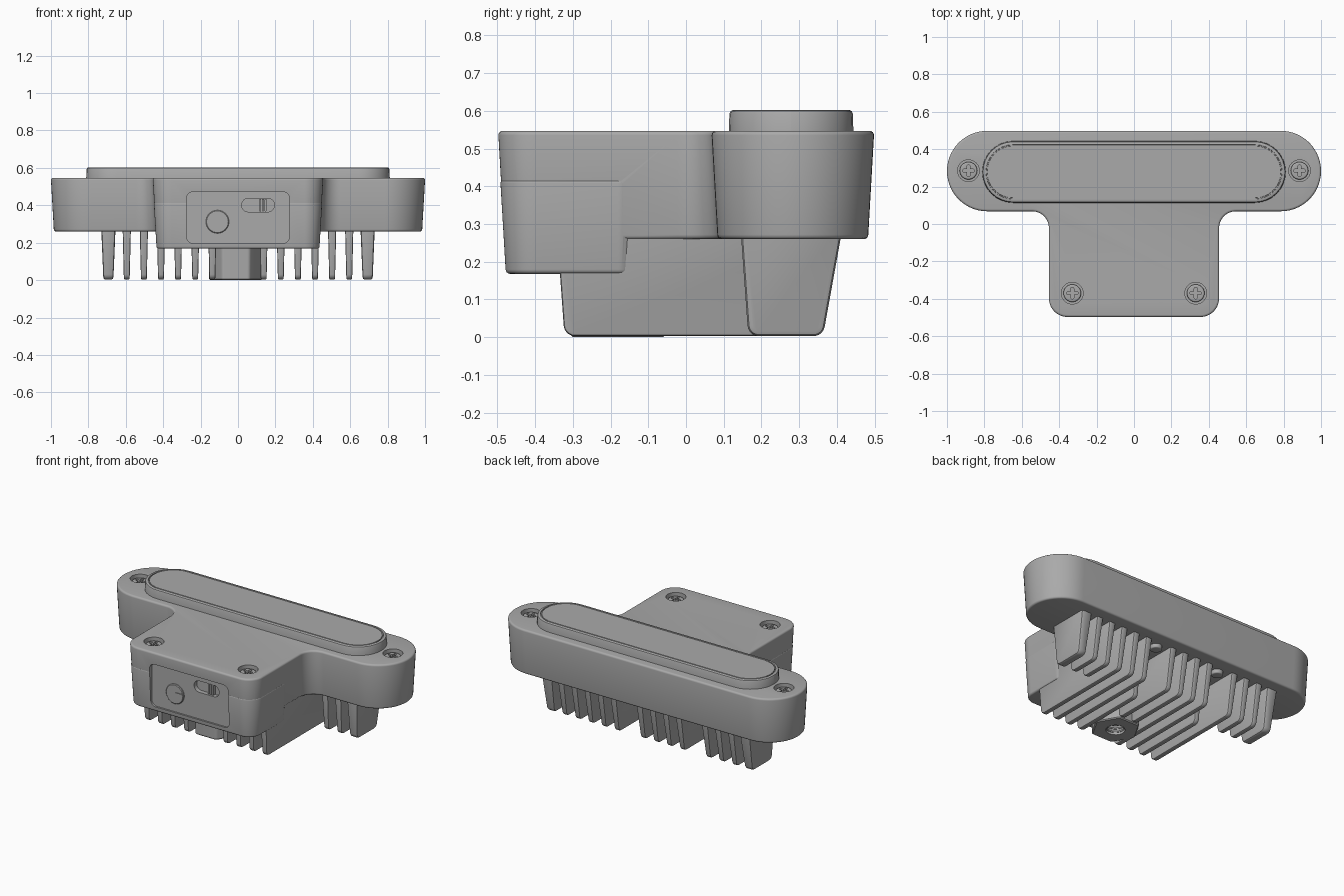
import bpy, bmesh, math
from mathutils import Vector

cube = bpy.data.objects.get("Cube")
if cube:
    bpy.data.objects.remove(cube)

grey = bpy.data.materials.new("satin_grey")
grey.use_nodes = True
COLOR = (0.4, 0.4, 0.4, 1)
grey.diffuse_color = COLOR
grey.node_tree.nodes["Principled BSDF"].inputs["Base Color"].default_value = COLOR


def rounded(corners, seg=8):
    """Counter-clockwise corners (u, v, radius) -> list of (point, outward normal)."""
    out = []
    for i, (u, v, r) in enumerate(corners):
        p = Vector((u, v))
        a = (Vector(corners[i - 1][:2]) - p).normalized()
        b = (Vector(corners[(i + 1) % len(corners)][:2]) - p).normalized()
        half = a.angle(b) / 2
        c = p + (a + b).normalized() * r / math.sin(half)
        t0, t1 = p + a * r / math.tan(half) - c, p + b * r / math.tan(half) - c
        sign = 1 if a.x * b.y - a.y * b.x < 0 else -1
        for k in range(seg + 1):
            n = t0.slerp(t1, k / seg).normalized()
            out.append((c + n * r, n * sign))
    return out


def rect(u0, u1, v0, v1, r):
    return rounded([(u0, v0, r), (u1, v0, r), (u1, v1, r), (u0, v1, r)])


def finish(ob):
    ob.data.materials.clear()
    ob.data.materials.append(grey)
    bpy.ops.object.select_all(action='DESELECT')
    ob.select_set(True)
    bpy.context.view_layer.objects.active = ob
    bpy.ops.object.shade_smooth_by_angle(angle=math.radians(35))
    return ob


def loft(name, outline, rings, place=lambda u, v, w: (u, v, w)):
    """Stack inset copies of an outline; rings hold (height, inset)."""
    bm = bmesh.new()
    loops = [[bm.verts.new(place(*(p - n * i), w)) for p, n in outline] for w, i in rings]
    for lo, hi in zip(loops, loops[1:]):
        for k in range(len(lo)):
            j = (k + 1) % len(lo)
            bm.faces.new((lo[k], lo[j], hi[j], hi[k]))
    bm.faces.new(loops[0])
    bm.faces.new(loops[-1])
    bmesh.ops.remove_doubles(bm, verts=bm.verts, dist=1e-5)
    bmesh.ops.recalc_face_normals(bm, faces=bm.faces)
    me = bpy.data.meshes.new(name)
    bm.to_mesh(me)
    bm.free()
    ob = bpy.data.objects.new(name, me)
    bpy.context.collection.objects.link(ob)
    return finish(ob)


def edge(z0, z1, r, i0, i1):
    """Rings of a drafted wall with rounded edges at both ends."""
    q = [math.pi / 2 * k / 4 for k in range(5)]
    low = [(z0 + r * (1 - math.sin(t)), i0 + r * (1 - math.cos(t))) for t in reversed(q)]
    low = [(z0 + r * (1 - math.cos(t)), i0 + r * (1 - math.sin(t))) for t in q]
    top = [(z1 - r * (1 - math.sin(t)), i1 + r * (1 - math.cos(t))) for t in q]
    return low + top


def disc(x, y, r):
    return rect(x - r, x + r, y - r, y + r, r)


def front(u, v, w):
    return (u, w, v)


def boolean(ob, others, op):
    for other in others:
        mod = ob.modifiers.new(op.lower(), 'BOOLEAN')
        mod.operation, mod.object, mod.solver = op, other, 'EXACT'
        bpy.context.view_layer.objects.active = ob
        bpy.ops.object.modifier_apply(modifier=mod.name)
        bpy.data.objects.remove(other)
    finish(ob)


# Main T-shaped casing with the deeper housing under its stem
casing = loft("casing", rounded([
    (-1, .068, .215), (-.455, .068, .09), (-.455, -.497, .1), (.455, -.497, .1),
    (.455, .068, .09), (1, .068, .215), (1, .498, .215), (-1, .498, .215)], 14),
    edge(.26, .547, .012, .015, 0))
housing = loft("housing", rounded([
    (-.455, -.497, .1), (.455, -.497, .1), (.455, -.12, .06), (-.455, -.12, .06)], 14),
    edge(.168, .42, .012, .019, .0055))
boolean(casing, [housing], 'UNION')

# Recesses for the screws and the front panel
screws = [(x * s, y) for x, y in ((.885, .285), (.33, -.37)) for s in (-1, 1)]
cutters = [loft("cutter", disc(x, y, .058), [(.505, 0), (.6, 0)]) for x, y in screws]
cutters.append(loft("cutter", rect(-.275, .275, .197, .472, .035),
                    [(-.6, 0), (-.468, 0)], front))
cutters.append(loft("cutter", rect(.02, .195, .365, .437, .035),
                    [(-.6, 0), (-.44, 0)], front))
boolean(casing, cutters, 'DIFFERENCE')

# Cross-head screws
for x, y in screws:
    screw = loft("casing_screw", disc(x, y, .047), edge(.49, .532, .008, 0, 0))
    slots = [loft("cutter", rect(x - a, x + a, y - b, y + b, .005), [(.518, 0), (.6, 0)])
             for a, b in ((.03, .008), (.008, .03))]
    boolean(screw, slots, 'DIFFERENCE')

# Front panel details: round cover with a stepped rib, slide switch in its slot
loft("round_cover", disc(-.11, .312, .062), [(-.46, 0), (-.474, 0), (-.478, .004)], front)
loft("cover_rib", rect(-.108, -.056, .296, .326, .004), [(-.47, 0), (-.482, 0)], front)
for k in range(3):
    x = .115 + k * .014
    loft("switch_rib", rect(x, x + .009, .368, .434, .002), [(-.43, 0), (-.462, 0)], front)

# Raised top pad with a thin groove around its face
pad = rect(-.81, .81, .115, .442, .163)
loft("top_pad", pad, [(.53, -.002), (.592, 0), (.599, .003), (.602, .009), (.602, .018),
                      (.596, .019), (.596, .024), (.602, .025)])


# Cooling fins: drafted blades with rounded lower corners
def fin(x, y0, y1, half):
    back = .05 if y1 > .3 else .02
    outline = rounded([(y0 + .02, .003, .03), (y1 - back, .003, .03),
                       (y1, .28, .005), (y0, .28, .005)], 5)
    r = half * .35
    return loft("cooling_fin", outline,
                [(-half, r), (-half + r * .3, r * .3), (-half + r, 0),
                 (half - r, 0), (half - r * .3, r * .3), (half, r)],
                lambda u, v, w: (x + w * (.7 + 1.1 * v), u, v))


gaps = (9, 4)
for k in range(16):
    x = (k - 7.5) * .0915
    if k in (0, 15):
        fin(math.copysign(.693, x), .145, .413, .038)
    elif k in (1, 2, 13, 14):
        fin(x, .145, .413, .022)
    elif k in (7, 8):
        fin(x, -.08, .413, .022)
    else:
        fin(x, -.342, .2 if k in gaps else .413, .022)

# Underside screws in the gaps between fins
for k in gaps:
    loft("underside_screw", disc((k - 7.5) * .0915, .36, .035), edge(.235, .28, .008, 0, 0))

# Threaded mounting boss
boss_y = -.18
hexagon = [(-.012 + .145 * math.cos(math.pi / 3 * i), boss_y + .145 * math.sin(math.pi / 3 * i), .02)
           for i in range(6)]
boss = loft("mount_boss", rounded(hexagon, 4), [(0, .006), (.006, 0), (.28, -.005)])
boolean(boss, [loft("cutter", disc(-.012, boss_y, .055), [(-.1, 0), (.14, 0)])], 'DIFFERENCE')
for k in range(5):
    bpy.ops.mesh.primitive_torus_add(location=(-.012, boss_y, .02 + k * .022), major_radius=.055,
                                     minor_radius=.007, major_segments=32, minor_segments=6)
    bpy.context.object.name = "mount_thread"
    finish(bpy.context.object)
